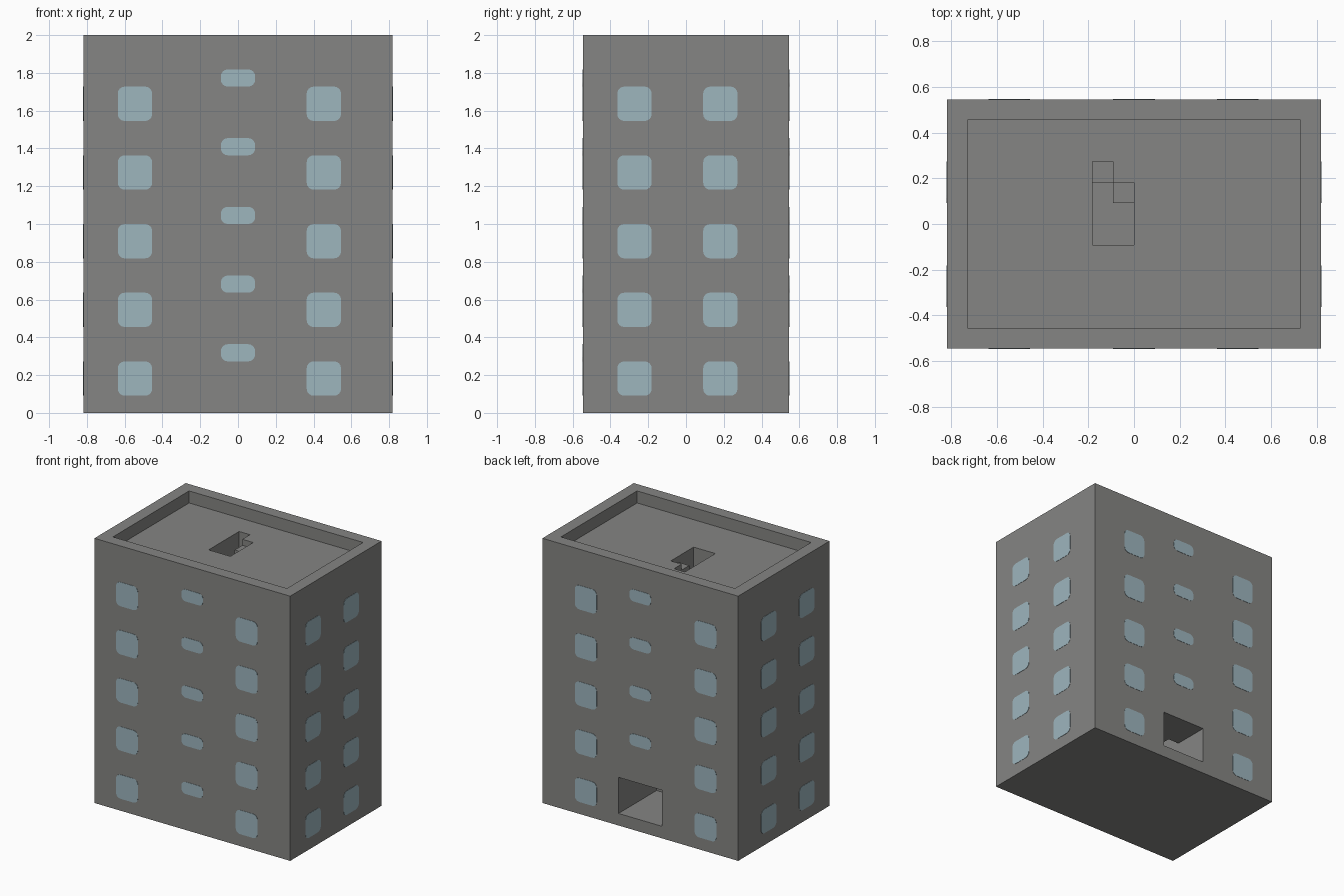
import bpy, bmesh, math
from mathutils import Matrix, Vector

U = 1 / 11            # building module: 18 x 12 x 22 modules
W, D, H = 9, 6, 22    # half width, half depth, height in modules

old = bpy.data.objects.get("Cube")
if old:
    bpy.data.objects.remove(old, do_unlink=True)


def material(name, colour):
    m = bpy.data.materials.new(name)
    m.use_nodes = True
    m.diffuse_color = colour
    m.node_tree.nodes["Principled BSDF"].inputs["Base Color"].default_value = colour
    return m


concrete = material("grey concrete", (0.235, 0.235, 0.228, 1))
glass = material("pale blue glass", (0.34, 0.465, 0.515, 1))


def finish(name, bm, mat):
    bmesh.ops.recalc_face_normals(bm, faces=bm.faces)
    mesh = bpy.data.meshes.new(name)
    bm.to_mesh(mesh)
    bm.free()
    mesh.materials.append(mat)
    obj = bpy.data.objects.new(name, mesh)
    bpy.context.collection.objects.link(obj)
    return obj


def prism(name, outline, z0, z1, mat=concrete):
    """Extrude a plan outline, given in modules, from z0 to z1."""
    bm = bmesh.new()
    base = bm.faces.new([bm.verts.new((x * U, y * U, z0 * U)) for x, y in outline])
    top = bmesh.ops.extrude_face_region(bm, geom=[base])["geom"]
    bmesh.ops.translate(bm, vec=(0, 0, (z1 - z0) * U),
                        verts=[v for v in top if isinstance(v, bmesh.types.BMVert)])
    return finish(name, bm, mat)


def rect(x0, x1, y0, y1):
    return [(x0, y0), (x1, y0), (x1, y1), (x0, y1)]


def carve(target, cutter):
    mod = target.modifiers.new(cutter.name, "BOOLEAN")
    mod.operation = "DIFFERENCE"
    mod.solver = "EXACT"
    mod.object = cutter
    bpy.context.view_layer.objects.active = target
    bpy.ops.object.modifier_apply(modifier=mod.name)
    bpy.data.objects.remove(cutter, do_unlink=True)


# Main block with roof recess, entrance and stair shaft
walls = prism("building_walls", rect(-W, W, -D, D), 0, H)
carve(walls, prism("roof_recess", rect(1 - W, W - 1, 1 - D, D - 1), H - 1, H + 1))
carve(walls, prism("entrance", rect(-2, 2, 1, D + 1), 1, 4))
shaft = [(-2, -1), (0, -1), (0, 2), (-1, 2), (-1, 3), (-2, 3)]
carve(walls, prism("stair_shaft", shaft, 3.5, H - 0.5))

# Stair steps and landing under the roof opening
prism("upper_step", rect(-1, 0, 1, 2), 20, 20.5)
prism("lower_step", rect(-2, -1, 2, 3), 17, 18)
prism("stair_landing", shaft, 16, 17)


def add_pane(bm, matrix, u, z, w, h, r=0.4, steps=4, thick=0.004):
    """Rounded pane straddling the wall plane; u, z is its lower corner."""
    pts = []
    corners = [(u + w - r, z + h - r), (u + r, z + h - r), (u + r, z + r), (u + w - r, z + r)]
    for i, (cx, cz) in enumerate(corners):
        for s in range(steps + 1):
            a = math.pi / 2 * (i + s / steps)
            pts.append(Vector(((cx + r * math.cos(a)) * U, -thick / 2,
                               (cz + r * math.sin(a)) * U)))
    face = bm.faces.new([bm.verts.new(matrix @ p) for p in pts])
    geom = bmesh.ops.extrude_face_region(bm, geom=[face])["geom"]
    inward = matrix.to_3x3() @ Vector((0, thick, 0))
    bmesh.ops.translate(bm, vec=inward,
                        verts=[v for v in geom if isinstance(v, bmesh.types.BMVert)])


def window_wall(name, turn, distance, large, small=()):
    """Five storeys of windows; large holds u positions, small the storeys of landing windows."""
    matrix = Matrix.Rotation(turn, 4, "Z") @ Matrix.Translation((0, -distance * U, 0))
    bm = bmesh.new()
    for storey in range(5):
        for u in large:
            add_pane(bm, matrix, u, 4 * storey + 1, 2, 2)
        if storey in small:
            add_pane(bm, matrix, -1, 4 * storey + 3, 2, 1)
    finish(name, bm, glass)


window_wall("front_windows", 0, D, (-7, 4), range(5))
window_wall("back_windows", math.pi, D, (-6, 5), range(1, 5))
window_wall("left_windows", math.pi / 2, W, (-4, 1))
window_wall("right_windows", -math.pi / 2, W, (-3, 2))
